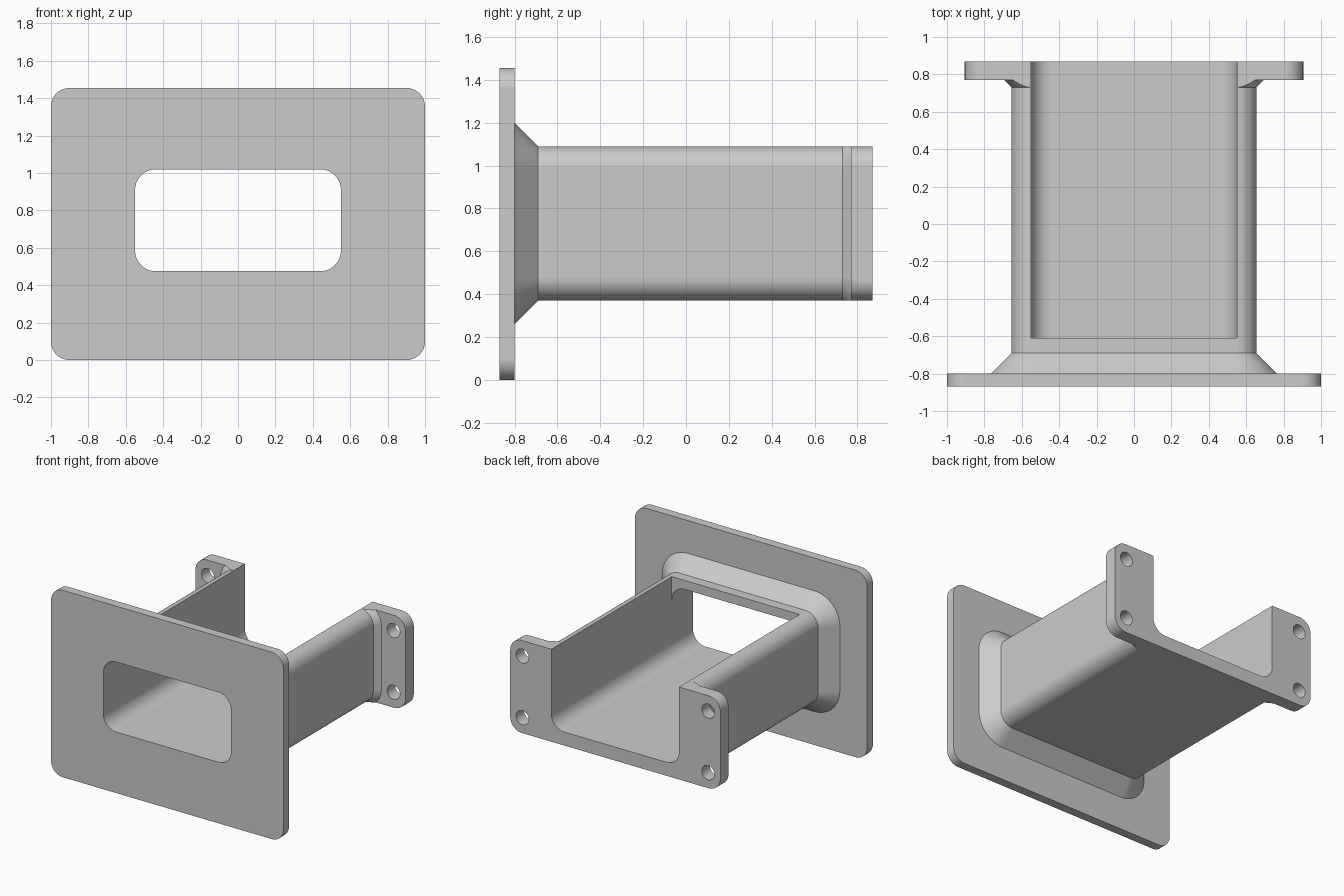
import bpy
import bmesh
from math import cos, sin, pi, radians

cube = bpy.data.objects.get("Cube")
if cube:
    bpy.data.objects.remove(cube, do_unlink=True)

grey = bpy.data.materials.new("plain grey")
grey.use_nodes = True
grey.diffuse_color = (0.6, 0.6, 0.6, 1)
grey.node_tree.nodes["Principled BSDF"].inputs["Base Color"].default_value = (0.6, 0.6, 0.6, 1)

STEPS = 14  # segments per rounded corner


def outline(half_w, z0, z1, r, grow=0.0):
    """Rounded rectangle in x and z, offset outwards by grow."""
    corners = [(half_w - r, z1 - r), (r - half_w, z1 - r),
               (r - half_w, z0 + r), (half_w - r, z0 + r)]
    pts = []
    for i, (cx, cz) in enumerate(corners):
        for s in range(STEPS + 1):
            a = (i + s / STEPS) * pi / 2
            pts.append((cx + (r + grow) * cos(a), cz + (r + grow) * sin(a)))
    return pts


def loft(name, front, y0, back, y1):
    """Solid between two matching outlines."""
    bm = bmesh.new()
    a = [bm.verts.new((x, y0, z)) for x, z in front]
    b = [bm.verts.new((x, y1, z)) for x, z in back]
    bm.faces.new(a)
    bm.faces.new(b)
    for i in range(len(a)):
        j = (i + 1) % len(a)
        bm.faces.new((a[i], a[j], b[j], b[i]))
    bmesh.ops.recalc_face_normals(bm, faces=bm.faces)
    mesh = bpy.data.meshes.new(name)
    bm.to_mesh(mesh)
    bm.free()
    mesh.materials.append(grey)
    obj = bpy.data.objects.new(name, mesh)
    bpy.context.collection.objects.link(obj)
    return obj


def prism(name, pts, y0, y1):
    return loft(name, pts, y0, pts, y1)


def box(name, half_w, z0, z1, y0, y1):
    return prism(name, [(half_w, z0), (half_w, z1), (-half_w, z1), (-half_w, z0)], y0, y1)


def combine(target, tool, operation):
    """Apply a boolean and remove the tool."""
    mod = target.modifiers.new("boolean", "BOOLEAN")
    mod.operation = operation
    mod.solver = "EXACT"
    mod.object = tool
    bpy.context.view_layer.objects.active = target
    bpy.ops.object.modifier_apply(modifier=mod.name)
    bpy.data.objects.remove(tool, do_unlink=True)


SLEEVE = (0.655, 0.37, 1.09, 0.11)
FRONT, BACK = -0.87, 0.87

# Sleeve, front plate and sloped collar
duct = prism("flanged_duct", outline(*SLEEVE), -0.82, BACK)
collar = loft("collar", outline(*SLEEVE, grow=0.13), -0.82, outline(*SLEEVE), -0.69)
combine(duct, collar, "UNION")
combine(duct, prism("front_plate", outline(1, 0, 1.455, 0.1), FRONT, -0.80), "UNION")

# Back flange with a small chamfer, kept flush with the sleeve top and bottom
chamfer = loft("back_chamfer", outline(*SLEEVE), 0.73, outline(*SLEEVE, grow=0.06), 0.79)
combine(chamfer, box("chamfer_limit", 0.9, 0.37, 1.09, 0.6, 1), "INTERSECT")
combine(duct, chamfer, "UNION")
combine(duct, prism("back_flange", outline(0.905, 0.37, 1.09, 0.1), 0.77, BACK), "UNION")

# Passage right through, and the open top behind the collar
combine(duct, prism("passage", outline(0.55, 0.475, 1.02, 0.11), -1, 1), "DIFFERENCE")
combine(duct, box("open_top", 0.55, 0.75, 1.3, -0.61, 1), "DIFFERENCE")

# Four screw holes in the back flange
for x in (-0.8, 0.8):
    for z in (0.49, 0.97):
        ring = [(x + 0.055 * cos(i * pi / 16), z + 0.055 * sin(i * pi / 16)) for i in range(32)]
        combine(duct, prism("screw_hole", ring, 0.7, 1), "DIFFERENCE")

# Smooth curves, crisp edges, flat faces
bpy.ops.object.select_all(action="DESELECT")
duct.select_set(True)
bpy.context.view_layer.objects.active = duct
bpy.ops.object.shade_smooth_by_angle(angle=radians(25))
normals = duct.modifiers.new("weighted normals", "WEIGHTED_NORMAL")
normals.keep_sharp = True
